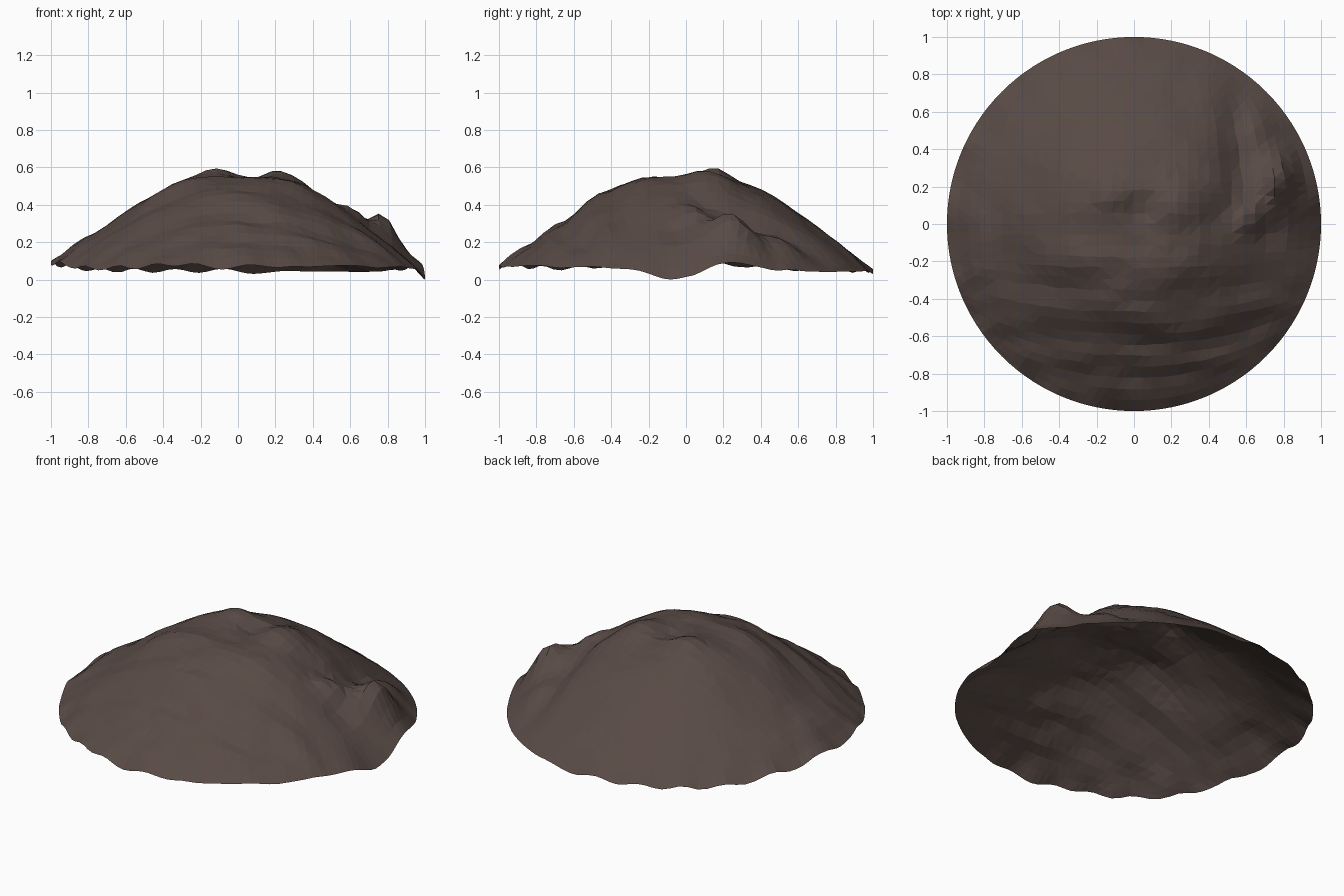
import bpy, bmesh, math
from mathutils import Vector, noise

if "Cube" in bpy.data.objects:
    bpy.data.objects.remove(bpy.data.objects["Cube"])

# Radial height profile of the mound (radius, height)
PROFILE = [(0, .545), (.2, .547), (.35, .51), (.5, .43), (.65, .322),
           (.8, .213), (.9, .138), (1.0, .055)]
# Local lumps and dents: x, y, height, spread along x, spread along y
LUMPS = [(-.12, .15, .045, .12, .12), (.24, .13, .052, .12, .13),
         (.05, .08, -.02, .08, .07), (.18, -.22, .018, .14, .08),
         (-.25, -.2, .015, .16, .1), (-.85, .0, .02, .08, .25),
         (.78, .24, .145, .09, .14), (.62, .02, .045, .08, .08),
         (.56, .34, -.05, .08, .2), (.55, .62, -.03, .08, .15),
         (.72, -.05, -.03, .08, .07), (.5, .06, -.025, .1, .1),
         (.66, .52, .025, .09, .1), (.72, -.4, .03, .12, .1)]
# Rim waves: angle in degrees, height, spread in degrees
RIM = [(-3, -.05, 9), (14, .04, 8), (180, .04, 25), (270, .02, 50),
       (90, -.01, 50)]


def profile(r):
    for (a, za), (b, zb) in zip(PROFILE, PROFILE[1:]):
        if r <= b:
            return za + (zb - za) * (r - a) / (b - a)
    return PROFILE[-1][1]


def height(x, y):
    r = min(1, math.hypot(x, y))
    z = profile(r)
    for cx, cy, h, sx, sy in LUMPS:
        z += h * math.exp(-((x - cx) / sx) ** 2 - ((y - cy) / sy) ** 2)
    ang = math.degrees(math.atan2(y, x))
    for a, h, s in RIM:
        d = (ang - a + 180) % 360 - 180
        z += h * math.exp(-(d / s) ** 2) * r ** 8
    # gently scalloped edge, away from the low spot on the right
    t = math.radians(ang)
    z += r ** 14 * (1 - math.cos(t)) * (.006 * math.sin(21 * t + 2 * math.sin(3 * t)) - .002)
    # slumped terraces on the front, fine unevenness everywhere
    front = max(0, min(1, (-y - .15) / .3)) * (1 - r ** 6)
    warp = .12 * noise.noise(Vector((x * 2.5, y * 2.5, 3)))
    z += front * .013 * math.sin((y + warp) * 2 * math.pi / .24 + 1.0)
    z += .012 * noise.noise(Vector((x * 4, y * 5, 7.3)))
    rough = .012 if (y < -.2 or x > .45) else .008
    z += rough * noise.noise(Vector((x * 7, y * 9, 1.7)))
    return max(z, 0)


# Open disc made from a square grid pulled round
bm = bmesh.new()
bmesh.ops.create_grid(bm, x_segments=34, y_segments=34, size=1)
for v in bm.verts:
    u, w = v.co.x, v.co.y
    x, y = u * math.sqrt(1 - w * w / 2), w * math.sqrt(1 - u * u / 2)
    r = math.hypot(x, y)
    # irregular interior points give natural facets
    k = .012 * (1 - r ** 6)
    jit = noise.noise_vector(Vector((x * 12, y * 12, 5)))
    x, y = x + k * jit.x, y + k * jit.y
    v.co = (x, y, height(x, y))
bmesh.ops.triangulate(bm, faces=bm.faces[:], quad_method='SHORT_EDGE')
bmesh.ops.recalc_face_normals(bm, faces=bm.faces[:])
if sum(f.normal.z for f in bm.faces) < 0:
    bmesh.ops.reverse_faces(bm, faces=bm.faces[:])
low = min(v.co.z for v in bm.verts)
for v in bm.verts:
    v.co.z -= low

mesh = bpy.data.meshes.new("dirt_mound")
bm.to_mesh(mesh)
bm.free()
mound = bpy.data.objects.new("dirt_mound", mesh)
bpy.context.collection.objects.link(mound)

# Dark brown earth
earth = bpy.data.materials.new("dark earth brown")
earth.diffuse_color = (.098, .069, .06, 1)
earth.use_nodes = True
earth.node_tree.nodes["Principled BSDF"].inputs["Base Color"].default_value = earth.diffuse_color
mesh.materials.append(earth)
